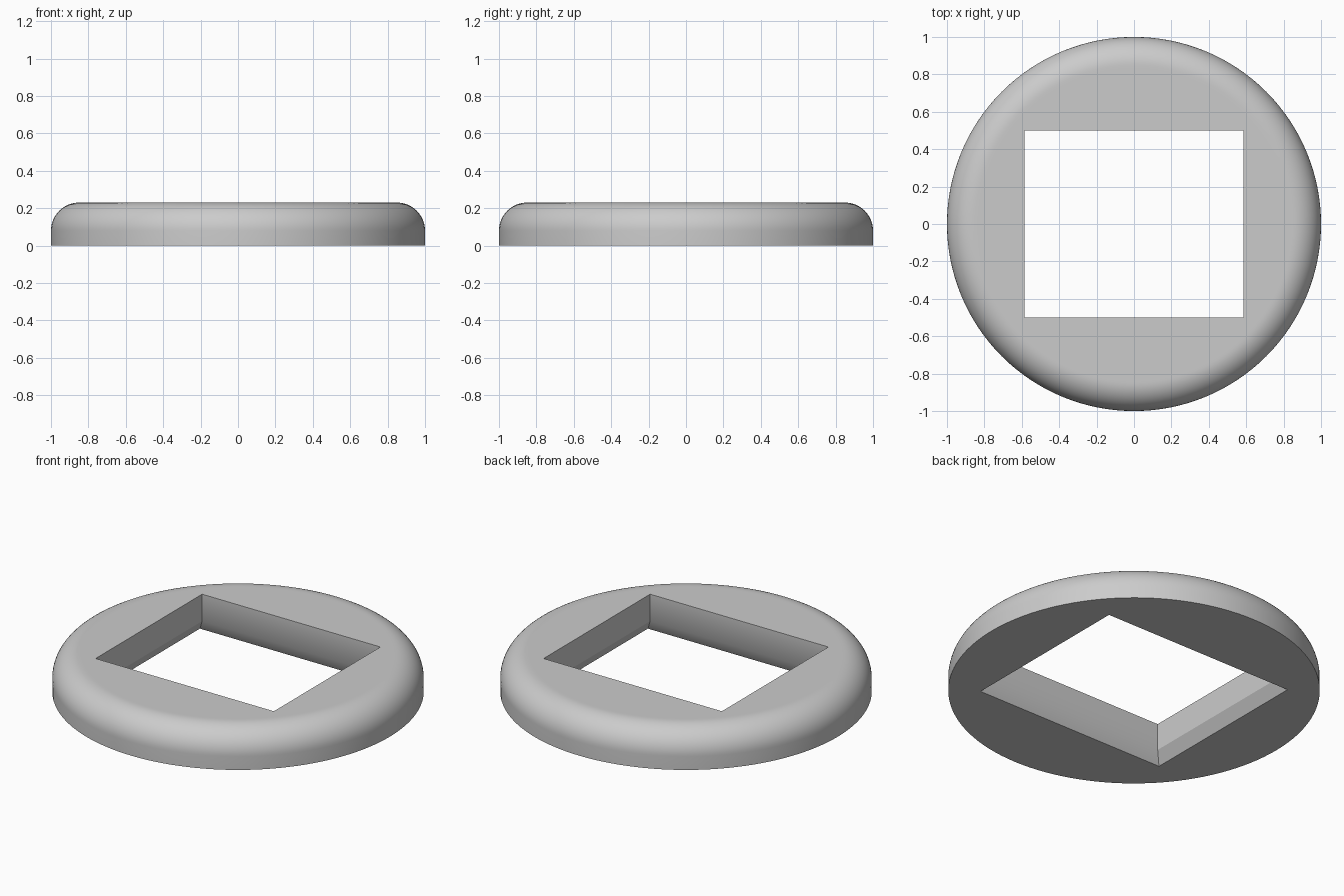
import bpy
import bmesh
import math

cube = bpy.data.objects.get("Cube")
if cube:
    bpy.data.objects.remove(cube, do_unlink=True)

HEIGHT = 0.23
FILLET = 0.15
SEGMENTS = 128

grey = bpy.data.materials.new("light grey")
grey.use_nodes = True
grey.diffuse_color = (0.6, 0.6, 0.6, 1)
grey.node_tree.nodes["Principled BSDF"].inputs["Base Color"].default_value = (0.6, 0.6, 0.6, 1)


def stacked_solid(name, rings):
    """Closed solid skinned through a stack of matching rings, bottom to top."""
    bm = bmesh.new()
    loops = [[bm.verts.new(p) for p in ring] for ring in rings]
    n = len(loops[0])
    for low, high in zip(loops, loops[1:]):
        for i in range(n):
            j = (i + 1) % n
            bm.faces.new((low[i], low[j], high[j], high[i]))
    bm.faces.new(loops[0][::-1])
    bm.faces.new(loops[-1])
    mesh = bpy.data.meshes.new(name)
    bm.to_mesh(mesh)
    bm.free()
    obj = bpy.data.objects.new(name, mesh)
    bpy.context.collection.objects.link(obj)
    mesh.materials.append(grey)
    return obj


def circle(r, z):
    return [(r * math.cos(2 * math.pi * i / SEGMENTS),
             r * math.sin(2 * math.pi * i / SEGMENTS), z) for i in range(SEGMENTS)]


def rectangle(hx, hy, z):
    return [(-hx, -hy, z), (hx, -hy, z), (hx, hy, z), (-hx, hy, z)]


# Round disc: straight skirt, rounded shoulder, flat top
profile = [(1.0, 0.0)]
for k in range(17):
    a = math.pi / 2 * k / 16
    profile.append((1 - FILLET + FILLET * math.cos(a), HEIGHT - FILLET + FILLET * math.sin(a)))
profile.append((0.835, HEIGHT))
ring = stacked_solid("rounded_ring", [circle(r, z) for r, z in profile])

# Rectangular opening, straight above and flared towards the underside
x, y, flare_x, flare_y, bend = 0.586, 0.5, 0.041, 0.038, 0.07
cutter = stacked_solid("opening_cutter", [
    rectangle(x + 2 * flare_x, y + 2 * flare_y, -bend),
    rectangle(x, y, bend),
    rectangle(x, y, HEIGHT + 0.1),
])
cutter.hide_render = True

# Cut the opening, then drop the cutter
cut = ring.modifiers.new("opening", 'BOOLEAN')
cut.operation = 'DIFFERENCE'
cut.solver = 'EXACT'
cut.object = cutter
bpy.ops.object.select_all(action='DESELECT')
ring.select_set(True)
bpy.context.view_layer.objects.active = ring
bpy.ops.object.modifier_apply(modifier=cut.name)
bpy.data.objects.remove(cutter, do_unlink=True)

# Smooth shoulder, crisp rims
bpy.ops.object.shade_smooth_by_angle(angle=math.radians(30))
